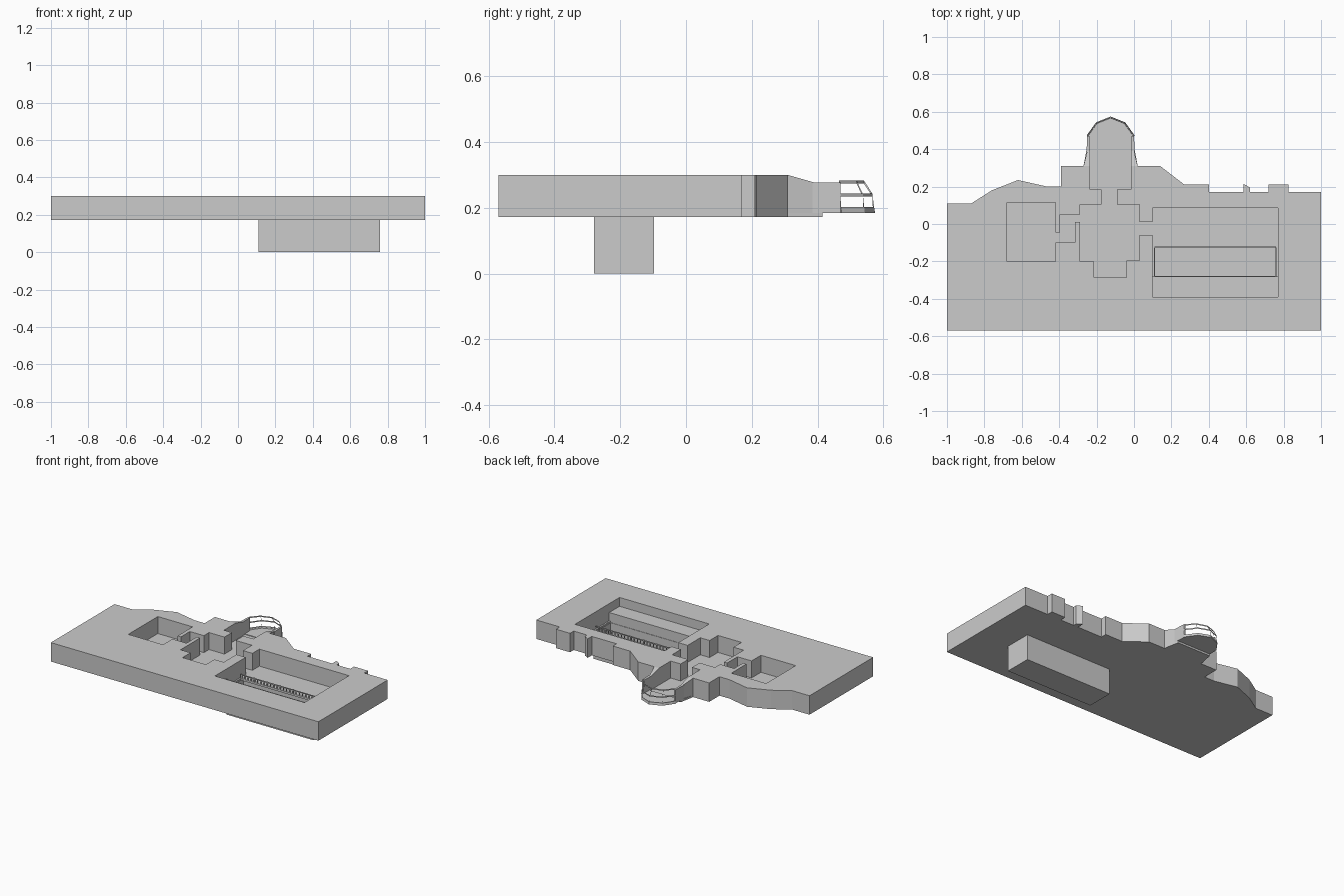
import bpy, bmesh
from mathutils import Vector

if "Cube" in bpy.data.objects:
    bpy.data.objects.remove(bpy.data.objects["Cube"])

CX = -0.125            # centre line of the bay
Z0, ZF, ZT = 0.172, 0.185, 0.30


def finish(bm, name):
    bmesh.ops.recalc_face_normals(bm, faces=bm.faces)
    me = bpy.data.meshes.new(name)
    bm.to_mesh(me)
    bm.free()
    ob = bpy.data.objects.new(name, me)
    bpy.context.collection.objects.link(ob)
    return ob


def add_prism(bm, pts, z0, z1):
    f = bm.faces.new([bm.verts.new((x, y, z0)) for x, y in pts])
    r = bmesh.ops.extrude_face_region(bm, geom=[f], use_keep_orig=True)
    vs = [v for v in r['geom'] if isinstance(v, bmesh.types.BMVert)]
    bmesh.ops.translate(bm, verts=vs, vec=(0, 0, z1 - z0))
    return vs


def rect(x0, x1, y0, y1):
    return [(x0, y0), (x1, y0), (x1, y1), (x0, y1)]


def prism(name, pts, z0, z1):
    bm = bmesh.new()
    add_prism(bm, pts, z0, z1)
    return finish(bm, name)


def mirror(pts):
    return [(2 * CX - x, y) for x, y in reversed(pts)]


# Outer outline of the slab, right and left of the bay
right_edge = [(1, -0.57), (1, 0.17), (0.825, 0.17), (0.825, 0.21), (0.72, 0.21), (0.72, 0.17),
              (0.62, 0.17), (0.62, 0.195), (0.585, 0.215), (0.585, 0.17), (0.40, 0.17),
              (0.40, 0.21), (0.27, 0.21), (0.14, 0.31), (0.02, 0.31)]
left_edge = [(-0.27, 0.31), (-0.39, 0.31), (-0.39, 0.20), (-0.465, 0.20), (-0.62, 0.235),
             (-0.76, 0.18), (-0.87, 0.11), (-1, 0.11), (-1, -0.57)]

# Inner outline of the connected rooms
rooms = [(-0.015, 0.31), (-0.015, 0.185), (-0.09, 0.185), (-0.09, 0.105), (0.03, 0.105),
         (0.03, 0.01), (0.10, 0.01), (0.10, 0.085), (0.77, 0.085), (0.77, -0.39), (0.10, -0.39),
         (0.10, -0.06), (0.03, -0.06), (0.03, -0.195), (-0.04, -0.195), (-0.04, -0.285),
         (-0.215, -0.285), (-0.215, -0.20), (-0.29, -0.20), (-0.29, 0.01), (-0.315, 0.01),
         (-0.315, -0.10), (-0.42, -0.10), (-0.42, -0.20), (-0.68, -0.20), (-0.68, 0.115),
         (-0.42, 0.115), (-0.42, -0.045), (-0.395, -0.045), (-0.395, 0.05), (-0.29, 0.05),
         (-0.29, 0.105), (-0.175, 0.105), (-0.175, 0.185), (-0.235, 0.185), (-0.235, 0.31)]

prism("slab_walls", right_edge + rooms + left_edge, ZF, ZT)

# Floor plate, notched for the pit, with a front piece closing the notch
notch = [(0.11, -0.57), (0.11, -0.125), (0.76, -0.125), (0.76, -0.57)]
prism("floor", right_edge + [(0.0, 0.415), (-0.25, 0.415)] + left_edge + notch, Z0, ZF)
prism("floor_front", rect(0.11, 0.76, -0.57, -0.28), Z0, ZF)
prism("raised_platform", rect(0.10, 0.77, -0.39, -0.28), ZF, 0.24)

# Sunken pit: open-topped box
bm = bmesh.new()
top = add_prism(bm, rect(0.11, 0.76, -0.28, -0.098), 0, 0.175)
bmesh.ops.delete(bm, geom=[f for f in bm.faces if all(v in top for v in f.verts)],
                 context='FACES_ONLY')
pit = finish(bm, "pit")
sol = pit.modifiers.new("thickness", 'SOLIDIFY')
sol.thickness = 0.004

# Railing along the back of the pit
bm = bmesh.new()
add_prism(bm, rect(0.11, 0.76, -0.126, -0.120), 0.206, 0.212)
for i in range(27):
    x = 0.113 + i * 0.024
    w = 0.004 if i % 4 == 0 else 0.0025
    add_prism(bm, rect(x - w, x + w, -0.123 - w, -0.123 + w), ZF, 0.214 if i % 4 == 0 else 0.207)
finish(bm, "railing")

# Sloping neck walls and straight side walls of the bay
neck = [(0.02, 0.31), (0.0, 0.39), (-0.015, 0.39), (-0.015, 0.31)]
side = [(0.004, 0.385), (0.0, 0.47), (-0.012, 0.47), (-0.015, 0.385)]
for label, flip in (("right", lambda p: p), ("left", mirror)):
    bm = bmesh.new()
    for v in add_prism(bm, flip(neck), ZF, ZT):
        if v.co.y > 0.35:
            v.co.z = 0.277
    finish(bm, "neck_wall_" + label)
    prism("bay_side_" + label, flip(side), ZF, 0.277)

# Bay floor
half = [(0.0, 0.47), (-0.05, 0.54)]
arc = half + [(CX, 0.57)] + mirror(half)
prism("bay_floor", [(0.0, 0.41)] + arc + [(-0.25, 0.41)], ZF, 0.189)

# Bay window frame: solid sill, upright tier, tier leaning inwards
bm = bmesh.new()


def row(z, sx, sy):
    return [bm.verts.new((CX + (x - CX) * sx, 0.45 + (y - 0.45) * sy, z)) for x, y in arc]


levels = [row(ZF, 1, 1), row(0.198, 1, 1), row(0.239, 1, 0.97), row(0.278, 0.92, 0.76)]
panes = []
for k in range(3):
    for i in range(len(arc) - 1):
        a, b = levels[k], levels[k + 1]
        f = bm.faces.new((a[i + 1], a[i], b[i], b[i + 1]))
        if k:
            panes.append(f)
bmesh.ops.inset_individual(bm, faces=panes, thickness=0.007, use_even_offset=True)
bmesh.ops.delete(bm, geom=panes, context='FACES')
frame = finish(bm, "bay_window_frame")
sol = frame.modifiers.new("thickness", 'SOLIDIFY')
sol.thickness = 0.009
sol.offset = 0
